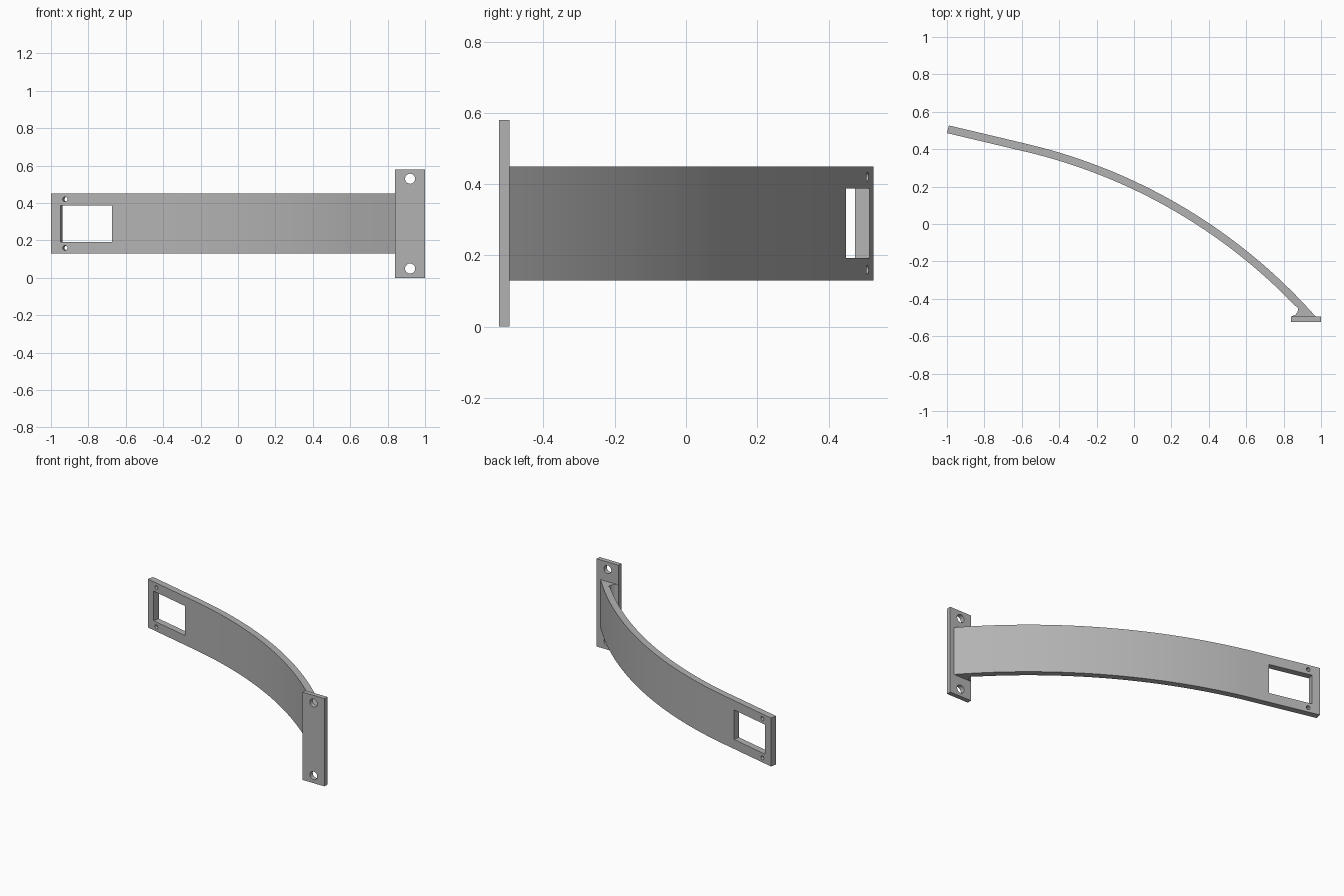
import bpy
import bmesh
from math import radians, sin, cos, pi
from mathutils import Matrix, Vector

cube = bpy.data.objects.get("Cube")
if cube:
    bpy.data.objects.remove(cube)

# One plain grey metal
GREY = (0.45, 0.45, 0.45, 1)
metal = bpy.data.materials.new("grey metal")
metal.use_nodes = True
metal.diffuse_color = GREY
metal.node_tree.nodes["Principled BSDF"].inputs["Base Color"].default_value = GREY


def finish(name, bm):
    bmesh.ops.recalc_face_normals(bm, faces=bm.faces)
    mesh = bpy.data.meshes.new(name)
    bm.to_mesh(mesh)
    bm.free()
    obj = bpy.data.objects.new(name, mesh)
    bpy.context.collection.objects.link(obj)
    mesh.materials.append(metal)
    return obj


def box(name, size, matrix):
    bm = bmesh.new()
    bmesh.ops.create_cube(bm, size=1, matrix=matrix @ Matrix.Diagonal((*size, 1)))
    return finish(name, bm)


def drill(name, radius, matrix):
    # Cylinder running along the local y axis
    bm = bmesh.new()
    bmesh.ops.create_cone(bm, cap_ends=True, segments=24, radius1=radius, radius2=radius,
                          depth=0.2, matrix=matrix @ Matrix.Rotation(pi / 2, 4, "X"))
    return finish(name, bm)


def cut(obj, cutters):
    bpy.context.view_layer.objects.active = obj
    for cutter in cutters:
        cutter.hide_render = True
        mod = obj.modifiers.new("cut", "BOOLEAN")
        mod.operation = "DIFFERENCE"
        mod.solver = "EXACT"
        mod.object = cutter
        bpy.ops.object.modifier_apply(modifier=mod.name)
        bpy.data.objects.remove(cutter)


# Arm outline: straight end, long arc, then a flared foot at the plate
TILT = radians(13.5)
END = radians(48.5)
RADIUS, THICK, STEPS = 2.97, 0.042, 32
MID_Z, HEIGHT = 0.29, 0.32
centre = Vector((-1.253, -2.463))


def arc(radius, end):
    angles = [TILT + (end - TILT) * i / STEPS for i in range(STEPS + 1)]
    return [centre + radius * Vector((sin(a), cos(a))) for a in angles]


outer = [Vector((-0.99, 0.527))] + arc(RADIUS, END)
foot = [(0.97, -0.5), (0.843, -0.5), (0.843, -0.494), (0.862, -0.486),
        (0.874, -0.472), (0.878, -0.456), (0.874, -0.443)]
inner = arc(RADIUS - THICK, radians(46.2))[::-1] + [Vector((-1.0, 0.486))]
outline = outer + [Vector(p) for p in foot] + inner

bm = bmesh.new()
base = bm.faces.new([bm.verts.new((p.x, p.y, MID_Z - HEIGHT / 2)) for p in outline])
solid = bmesh.ops.extrude_face_region(bm, geom=[base])
bmesh.ops.translate(bm, vec=(0, 0, HEIGHT),
                    verts=[v for v in solid["geom"] if isinstance(v, bmesh.types.BMVert)])
arm = finish("curved_arm", bm)

# Window and two screw holes, square to the straight end of the arm
def on_arm(x, z):
    y = 0.506 - (x + 0.995) * 0.24
    return Matrix.Translation((x, y, z)) @ Matrix.Rotation(-TILT, 4, "Z")


cut(arm, [box("window_cutter", (0.283, 0.2, 0.195), on_arm(-0.807, MID_Z))]
    + [drill("screw_cutter", 0.013, on_arm(-0.92, MID_Z + s * 0.13)) for s in (-1, 1)])

# Mounting plate with two bolt holes
plate = box("mounting_plate", (0.16, 0.03, 0.58), Matrix.Translation((0.92, -0.51, MID_Z)))
cut(plate, [drill("bolt_cutter", 0.027, Matrix.Translation((0.92, -0.51, MID_Z + s * 0.24)))
            for s in (-1, 1)])

# Soft shading along the curves, crisp edges elsewhere
for obj in (arm, plate):
    bpy.ops.object.select_all(action="DESELECT")
    obj.select_set(True)
    bpy.context.view_layer.objects.active = obj
    bpy.ops.object.shade_smooth_by_angle(angle=radians(25))
